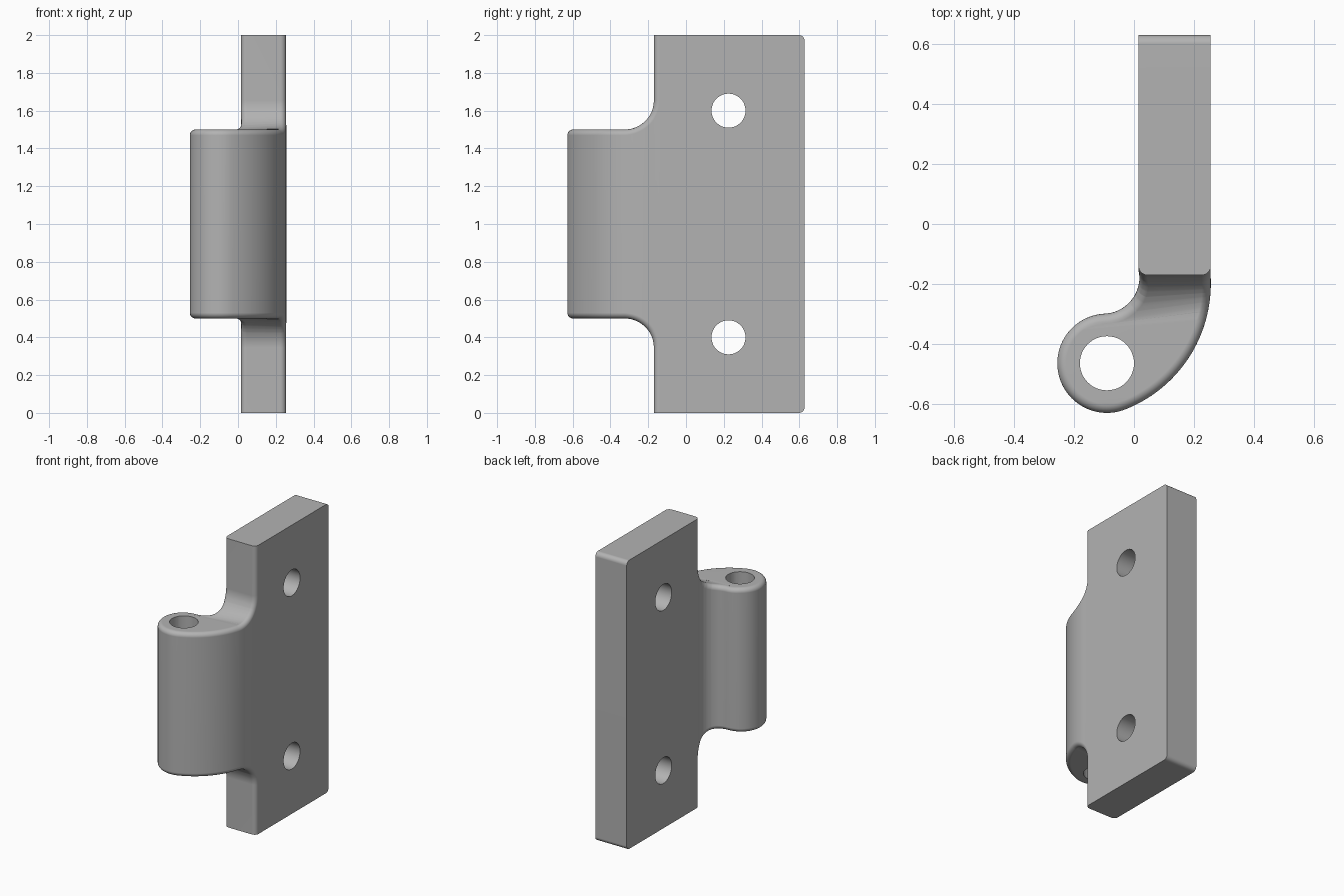
import bpy
import bmesh
from math import sin, cos, pi, sqrt, radians
from mathutils import Vector

cube = bpy.data.objects.get("Cube")
if cube:
    bpy.data.objects.remove(cube, do_unlink=True)

# Main dimensions (built as an upper half around z = 0, then mirrored)
X_IN, X_OUT = 0.015, 0.255           # plate thickness
Y_FRONT, Y_BACK, TOP = -0.17, 0.628, 1.0
BX, BY, BR = -0.09, -0.463, 0.165    # barrel centre and radius
HOLE = 0.09
BARREL_TOP, NECK = 0.5, 0.155        # barrel half height, neck fillet
ROUND, STEPS = 0.03, 6               # edge rounding

# Tangent arcs that join the plate to the barrel
Y_ARC = -0.2
SPAN = X_OUT - BX
BIG = (SPAN**2 + (BY - Y_ARC)**2 - BR**2) / (2 * (SPAN - BR))
BIG_X = X_OUT - BIG
Y_OUT_TAN = BY + BR * (BY - Y_ARC) / (BIG - BR)
SMALL = 0.117
SMALL_X = X_IN - SMALL
RISE = sqrt((BR + SMALL)**2 - (SMALL_X - BX)**2)
SMALL_Y = BY + RISE
Y_IN_TAN = BY + BR * RISE / (BR + SMALL)


def on_circle(cx, cy, r, y, side, facing=1):
    """Point and outward normal on one side of a circle at height y."""
    x = cx + side * sqrt(max(r * r - (y - cy)**2, 0))
    return x, Vector((x - cx, y - cy, 0)).normalized() * facing


def outer(y):
    if y >= Y_ARC:
        return X_OUT, Vector((1, 0, 0))
    if y >= Y_OUT_TAN:
        return on_circle(BIG_X, Y_ARC, BIG, y, 1)
    return on_circle(BX, BY, BR, y, 1)


def inner(y):
    if y >= SMALL_Y:
        return X_IN, Vector((-1, 0, 0))
    if y >= Y_IN_TAN:
        return on_circle(SMALL_X, SMALL_Y, SMALL, y, 1, -1)
    return on_circle(BX, BY, BR, y, -1)


def crest(y):
    """Height and normal of the neck and barrel top."""
    d = y - (Y_FRONT - NECK)
    if d <= 0:
        return BARREL_TOP, Vector((0, 0, 1))
    drop = sqrt(max(NECK**2 - d * d, 0))
    return BARREL_TOP + NECK - drop, Vector((0, -d, drop)).normalized()


def rim(side, y, z=None):
    """Rounded edge section from the side wall to the crest."""
    x, n1 = side(y)
    h, n2 = crest(y)
    h = h if z is None else z
    centre = Vector((x, y, h)) - (n1 + n2) * ROUND / (1 + n1.dot(n2))
    angle = n1.angle(n2)
    return [centre + ROUND * (n1 * sin(angle * (1 - k / STEPS))
            + n2 * sin(angle * k / STEPS)) / sin(angle) for k in range(STEPS + 1)]


# Stations along y, dense where the arcs turn
ys = [Y_FRONT - NECK * (1 - cos(i * pi / 24)) for i in range(13)]
ys += [SMALL_Y - SMALL * sin(i * pi / 28) for i in range(14)] + [Y_IN_TAN]
ys += [BY + BR * cos(i * pi / 40) for i in range(1, 41)]
ys = sorted((y for y in ys if y <= Y_FRONT), reverse=True)
stations = [ys[0]]
for y in ys[1:]:
    if stations[-1] - y > 0.0009 or y == ys[-1]:
        stations.append(y)

sections = [rim(outer, Y_FRONT, TOP)] + [rim(outer, y) for y in stations]
sections += [rim(inner, y) for y in reversed(stations[:-1])] + [rim(inner, Y_FRONT, TOP)]

# Hinge leaf mesh
bm = bmesh.new()
cols = [[bm.verts.new(p) for p in s] for s in sections]
last = len(cols) - 1
feet = {i: bm.verts.new((cols[i][0].co.x, cols[i][0].co.y, 0)) for i in range(1, last)}
for i in range(last):
    a, b = cols[i], cols[i + 1]
    for k in range(STEPS):
        bm.faces.new((a[k], b[k], b[k + 1], a[k + 1]))
    if 0 < i < last - 1:
        bm.faces.new((a[0], feet[i], feet[i + 1], b[0]))
for i in range(last // 2):
    strip = [cols[i][-1], cols[i + 1][-1], cols[last - i - 1][-1], cols[last - i][-1]]
    bm.faces.new(list(dict.fromkeys(strip)))

# Back edge with rounded corner, plate sides and plate top
back = [(Y_BACK - ROUND * (1 - sin(k * pi / 12)), TOP - ROUND * (1 - cos(k * pi / 12)))
        for k in range(7)] + [(Y_BACK, 0)]
back_out = [bm.verts.new((X_OUT, y, z)) for y, z in back]
back_in = [bm.verts.new((X_IN, y, z)) for y, z in back]
for k in range(len(back) - 1):
    bm.faces.new((back_out[k], back_out[k + 1], back_in[k + 1], back_in[k]))
bm.faces.new(back_out + [feet[1], cols[1][0], cols[0][0]])
bm.faces.new(back_in + [feet[last - 1], cols[last - 1][0], cols[last][0]])
bm.faces.new(cols[0] + cols[last][::-1] + [back_in[0], back_out[0]])
bmesh.ops.recalc_face_normals(bm, faces=bm.faces)
if max(bm.faces, key=lambda f: f.calc_center_median().y).normal.y < 0:
    bmesh.ops.reverse_faces(bm, faces=bm.faces)

mesh = bpy.data.meshes.new("hinge_leaf")
bm.to_mesh(mesh)
bm.free()
leaf = bpy.data.objects.new("hinge_leaf", mesh)
leaf.location.z = TOP
bpy.context.collection.objects.link(leaf)

# Grey metal
grey = bpy.data.materials.new("grey_metal")
grey.use_nodes = True
grey.diffuse_color = (0.45, 0.45, 0.45, 1)
grey.node_tree.nodes["Principled BSDF"].inputs["Base Color"].default_value = grey.diffuse_color
mesh.materials.append(grey)

bpy.context.view_layer.objects.active = leaf
mirror = leaf.modifiers.new("mirror", 'MIRROR')
mirror.use_axis = (False, False, True)
mirror.merge_threshold = 0.0001
bpy.ops.object.modifier_apply(modifier="mirror")


def drill(name, location, rotation, depth):
    """Cut a round hole through the leaf."""
    bpy.ops.mesh.primitive_cylinder_add(vertices=48, radius=HOLE, depth=depth,
                                        location=location, rotation=rotation)
    cutter = bpy.context.object
    cutter.name = name
    cutter.hide_render = True
    cutter.data.materials.append(grey)
    cut = leaf.modifiers.new(name, 'BOOLEAN')
    cut.operation, cut.solver, cut.object = 'DIFFERENCE', 'EXACT', cutter
    bpy.context.view_layer.objects.active = leaf
    bpy.ops.object.modifier_apply(modifier=name)
    bpy.data.objects.remove(cutter, do_unlink=True)


# Pin bore and screw holes
drill("pin_bore", (BX, BY, TOP), (0, 0, 0), 3)
for z in (0.4, 1.6):
    drill("screw_hole", (0.135, 0.225, z), (0, radians(90), 0), 1)

# Smooth curves, crisp edges, flat large faces
bpy.ops.object.select_all(action='DESELECT')
leaf.select_set(True)
bpy.context.view_layer.objects.active = leaf
bpy.ops.object.shade_smooth_by_angle(angle=radians(30))
weighted = leaf.modifiers.new("weighted_normals", 'WEIGHTED_NORMAL')
weighted.keep_sharp = True
